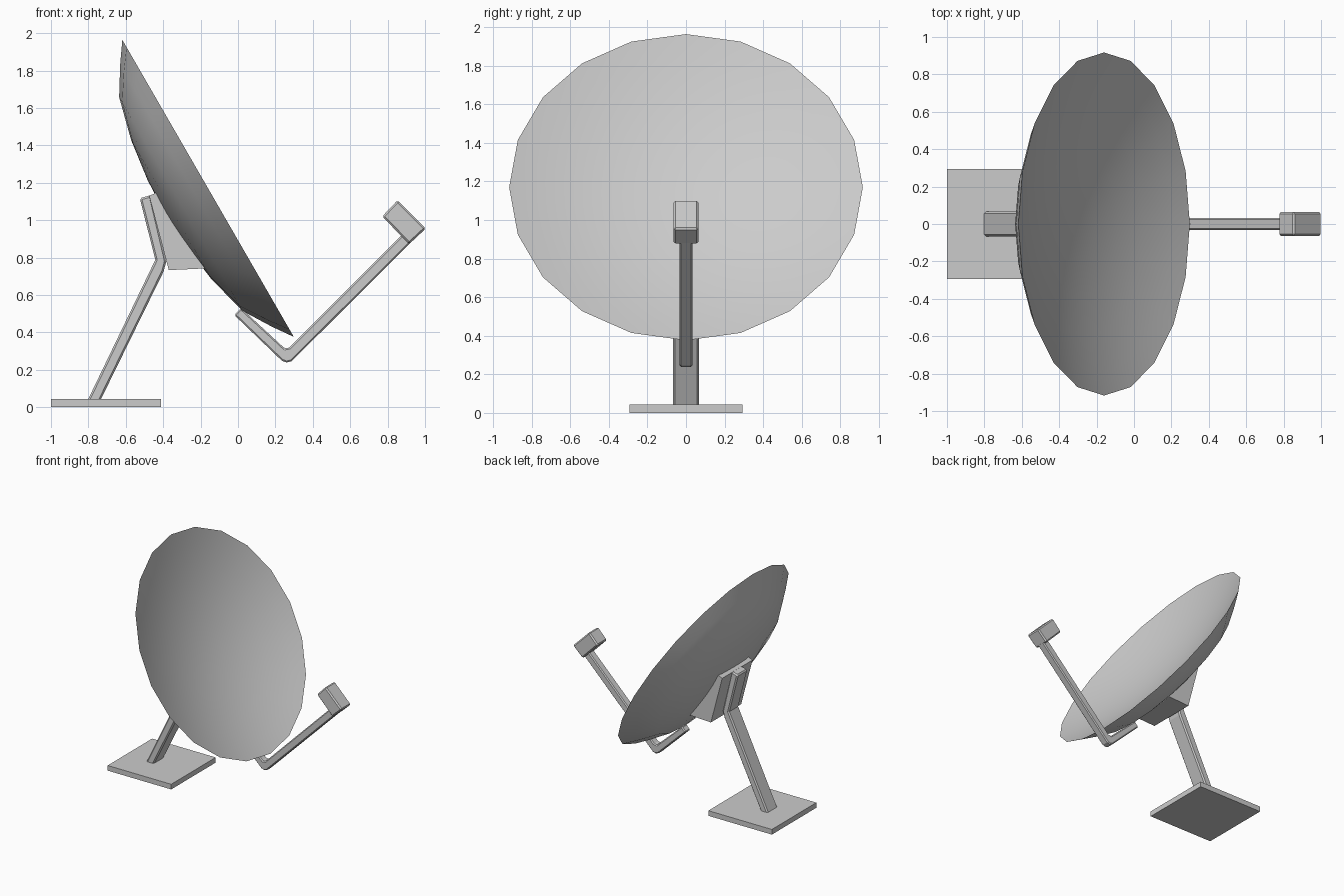
import bpy, bmesh, math
from mathutils import Vector

if "Cube" in bpy.data.objects:
    bpy.data.objects.remove(bpy.data.objects["Cube"])


def finish(name, bm, bevel=0.0, smooth=None):
    bmesh.ops.recalc_face_normals(bm, faces=bm.faces)
    mesh = bpy.data.meshes.new(name)
    bm.to_mesh(mesh)
    bm.free()
    ob = bpy.data.objects.new(name, mesh)
    bpy.context.collection.objects.link(ob)
    if bevel:
        mod = ob.modifiers.new("edge_bevel", 'BEVEL')
        mod.width = bevel
        mod.segments = 1
        mod.limit_method = 'ANGLE'
        mod.angle_limit = math.radians(50)
    if smooth:
        bpy.ops.object.select_all(action='DESELECT')
        bpy.context.view_layer.objects.active = ob
        ob.select_set(True)
        bpy.ops.object.shade_smooth_by_angle(angle=math.radians(smooth))
    return ob


def side_profile(name, points, width, bevel=0.0):
    """Extrude an x/z outline symmetrically along y."""
    bm = bmesh.new()
    face = bm.faces.new([bm.verts.new((x, -width / 2, z)) for x, z in points])
    ext = bmesh.ops.extrude_face_region(bm, geom=[face])
    verts = [g for g in ext["geom"] if isinstance(g, bmesh.types.BMVert)]
    bmesh.ops.translate(bm, vec=Vector((0, width, 0)), verts=verts)
    return finish(name, bm, bevel)


# Base plate
side_profile("base_plate", [(-1, 0), (-0.412, 0), (-0.412, 0.043), (-1, 0.043)], 0.588)

# Bent support pole
side_profile("support_pole",
             [(-0.812, 0.02), (-0.442, 0.788), (-0.525, 1.117), (-0.466, 1.134),
              (-0.383, 0.78), (-0.398, 0.725), (-0.744, 0.02)], 0.134, 0.01)

# Wedge bracket between pole and dish
side_profile("dish_bracket",
             [(-0.475, 1.13), (-0.37, 0.733), (-0.175, 0.742),
              (-0.3, 0.945), (-0.43, 1.15)], 0.4)

# Feed arm, elbowed under the dish rim
side_profile("feed_arm",
             [(-0.02, 0.493), (0.235, 0.248), (0.26, 0.239), (0.287, 0.246),
              (0.93, 0.886), (0.89, 0.934), (0.275, 0.319), (0.25, 0.314),
              (0.016, 0.53)], 0.066, 0.008)

# Receiver head at the end of the arm
side_profile("receiver_head",
             [(0.771, 1.02), (0.915, 0.872), (1.004, 0.955), (0.853, 1.106)], 0.128, 0.01)

# Dish: 20-sided lens-like bowl, deep back and shallower front meeting at a sharp rim
SIDES = 20
RADIUS = 0.917
BACK = [(0.81, -0.075), (0.66, -0.168), (0.43, -0.227), (0.2, -0.258), (0, -0.267)]
FRONT = [(r, -0.18 * (1 - (r / RADIUS) ** 2)) for r in (0.8, 0.6, 0.4, 0.2, 0)]
bm = bmesh.new()


def ring(r, z):
    return [bm.verts.new((r * math.cos(2 * math.pi * i / SIDES),
                          r * math.sin(2 * math.pi * i / SIDES), z)) for i in range(SIDES)]


rim = ring(RADIUS, 0)
for rings in (BACK, FRONT):
    loops = [rim] + [ring(r, z) for r, z in rings[:-1]]
    centre = bm.verts.new((0, 0, rings[-1][1]))
    for i in range(SIDES):
        j = (i + 1) % SIDES
        for a, b in zip(loops, loops[1:]):
            bm.faces.new((a[i], a[j], b[j], b[i]))
        bm.faces.new((loops[-1][i], loops[-1][j], centre))
dish = finish("dish", bm, smooth=40)
dish.location = (-0.16, 0, 1.17)
dish.rotation_euler = (0, math.radians(60), 0)
